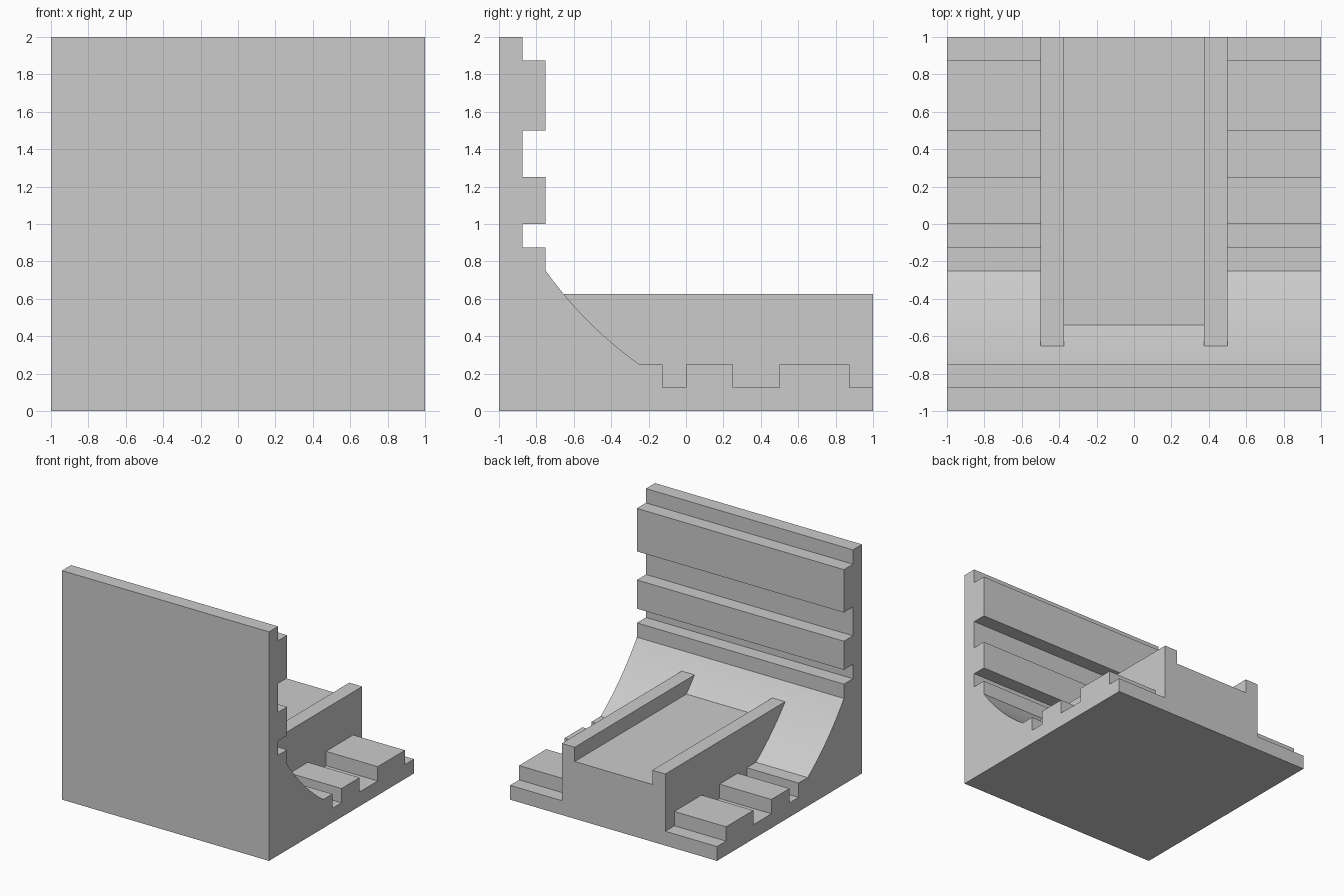
import bpy, bmesh, math
from mathutils import Vector

if "Cube" in bpy.data.objects:
    bpy.data.objects.remove(bpy.data.objects["Cube"])


def extrude(name, points, offset):
    """Closed outline swept along an offset vector into a solid."""
    bm = bmesh.new()
    face = bm.faces.new([bm.verts.new(p) for p in points])
    res = bmesh.ops.extrude_face_region(bm, geom=[face], use_keep_orig=True)
    verts = [g for g in res["geom"] if isinstance(g, bmesh.types.BMVert)]
    bmesh.ops.translate(bm, verts=verts, vec=Vector(offset))
    bmesh.ops.recalc_face_normals(bm, faces=bm.faces[:])
    mesh = bpy.data.meshes.new(name)
    bm.to_mesh(mesh)
    bm.free()
    obj = bpy.data.objects.new(name, mesh)
    bpy.context.collection.objects.link(obj)
    return obj


# Stepped strip: (start, end) of each raised band, measured from the curve outwards
LOW, HIGH = 0.125, 0.25
floor_bands = [(0.75, 0.875), (1.0, 1.25), (1.5, 1.875)]
steps = []
for start, end in floor_bands:
    steps += [(start, LOW), (start, HIGH), (end, HIGH), (end, LOW)]
steps = steps[1:] + [(2.0, LOW)]

# Concave arc between wall and floor, centred at (2, 2) from the outer corner
radius = math.hypot(1.75, 1.25)
a0, a1 = math.atan2(-1.25, -1.75), math.atan2(-1.75, -1.25)
arc = []
for i in range(1, 24):
    a = a0 + (a1 - a0) * i / 24
    arc.append((2 + radius * math.cos(a), 2 + radius * math.sin(a)))

# The wall is the floor strip mirrored about the diagonal
wall = [(d, s) for s, d in reversed(steps)]
profile = [(0, 0), (0, 2)] + wall + arc + steps + [(2, 0)]
body = extrude("wall_and_floor", [(-1, u - 1, z) for u, z in profile], (2, 0, 0))

# Raised channel with two side rails, buried into wall and floor
half = [(0.375, 0.5), (0.375, 0.625), (0.5, 0.625), (0.5, 0.06)]
section = half + [(-x, z) for x, z in reversed(half)]
channel = extrude("channel", [(x, -0.9, z) for x, z in section], (0, 1.9, 0))

# Merge into one solid
mod = body.modifiers.new("join_channel", 'BOOLEAN')
mod.operation = 'UNION'
mod.solver = 'EXACT'
mod.object = channel
bpy.context.view_layer.objects.active = body
body.select_set(True)
bpy.ops.object.modifier_apply(modifier=mod.name)
bpy.data.objects.remove(channel)
bpy.ops.object.shade_smooth_by_angle(angle=math.radians(20))
